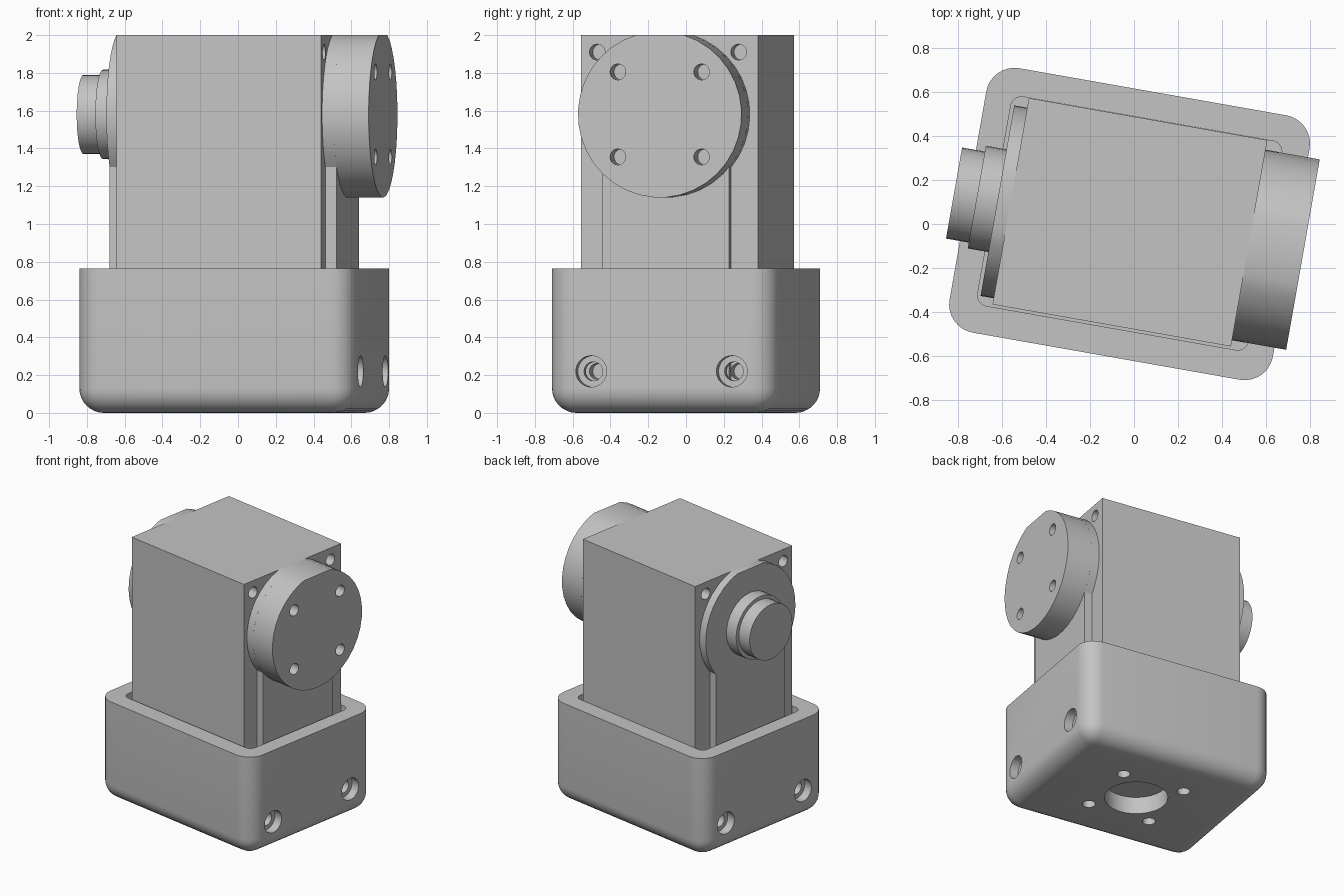
import bpy, bmesh
from math import pi, sin, cos, asin, acos, radians
from mathutils import Matrix

if "Cube" in bpy.data.objects:
    bpy.data.objects.remove(bpy.data.objects["Cube"])

grey = bpy.data.materials.new("plain_grey")
grey.use_nodes = True
grey.diffuse_color = (0.55, 0.55, 0.55, 1)
grey.node_tree.nodes["Principled BSDF"].inputs["Base Color"].default_value = (0.55, 0.55, 0.55, 1)

AXIS_Z, RADIUS, TOP, FLOOR = 1.58, 0.44, 2.0, 0.13
BODY_U, PLATE_U = 0.55, 0.61
parts = []


def finish(name, bm):
    bmesh.ops.recalc_face_normals(bm, faces=bm.faces)
    mesh = bpy.data.meshes.new(name)
    bm.to_mesh(mesh)
    bm.free()
    obj = bpy.data.objects.new(name, mesh)
    bpy.context.collection.objects.link(obj)
    mesh.materials.append(grey)
    return obj


def box(name, low, high, radius=0, round_bottom=False):
    """Box with rounded upright edges and, if asked, a rounded underside."""
    bm = bmesh.new()
    bmesh.ops.create_cube(bm, size=1)
    for v in bm.verts:
        v.co = [l + (h - l) * (c + 0.5) for l, h, c in zip(low, high, v.co)]
    if radius:
        middle = (low[2] + high[2]) / 2
        edges = []
        for e in bm.edges:
            heights = [v.co.z > middle for v in e.verts]
            if heights[0] != heights[1] or (round_bottom and not any(heights)):
                edges.append(e)
        bmesh.ops.bevel(bm, geom=edges, offset=radius, segments=8,
                        profile=0.5, affect='EDGES')
    return finish(name, bm)


def cylinder(name, axis, radius, center, length, sides=32):
    bm = bmesh.new()
    turn = Matrix.Rotation(pi / 2, 4, 'Y') if axis == 'X' else Matrix.Identity(4)
    bmesh.ops.create_cone(bm, cap_ends=True, segments=sides, radius1=radius,
                          radius2=radius, depth=length,
                          matrix=Matrix.Translation(center) @ turn)
    return finish(name, bm)


def prism(name, half, x0, x1):
    """Extrude a mirrored side profile along x."""
    outline = half + [(-y, z) for y, z in reversed(half)]
    bm = bmesh.new()
    face = bm.faces.new([bm.verts.new((x0, y, z)) for y, z in outline])
    new = bmesh.ops.extrude_face_region(bm, geom=[face])["geom"]
    bmesh.ops.translate(bm, vec=(x1 - x0, 0, 0),
                        verts=[g for g in new if isinstance(g, bmesh.types.BMVert)])
    return finish(name, bm)


def arc(start, steps):
    end = asin((TOP - AXIS_Z) / RADIUS)
    angles = [start + (end - start) * i / steps for i in range(steps + 1)]
    return [(RADIUS * cos(t), AXIS_Z + RADIUS * sin(t)) for t in angles]


def cut(obj, cutters):
    for c in cutters:
        c.hide_render = True
        mod = obj.modifiers.new("cut", 'BOOLEAN')
        mod.operation, mod.solver, mod.object = 'DIFFERENCE', 'EXACT', c
        bpy.context.view_layer.objects.active = obj
        bpy.ops.object.modifier_apply(modifier=mod.name)
        bpy.data.objects.remove(c)
    return obj


SIGNS = [(sx, sy) for sx in (-1, 1) for sy in (-1, 1)]

# Open cup with counterbored side holes and a drilled floor
cup = box("base_cup", (-0.746, -0.61, 0), (0.746, 0.61, 0.765), 0.13, True)
cutters = [box("cavity", (-0.625, -0.48, FLOOR), (0.625, 0.485, 1), 0.05),
           cylinder("cable_hole", 'Z', 0.22, (0, 0, 0), 0.5)]
for sx, sy in SIGNS:
    cutters.append(cylinder("counterbore", 'X', 0.083, (sx * 0.746, sy * 0.378, 0.22), 0.13))
    cutters.append(cylinder("screw_hole", 'X', 0.05, (sx * 0.68, sy * 0.378, 0.22), 0.3))
    cutters.append(cylinder("floor_hole", 'Z', 0.045, (sx * 0.24, sy * 0.24, 0), 0.5))
parts.append(cut(cup, cutters))

# Motor body with screw holes in both sides
body = box("motor_body", (-BODY_U, -0.468, FLOOR), (BODY_U, 0.484, TOP))
parts.append(cut(body, [cylinder("body_hole", 'X', 0.042, (sx * BODY_U, sy * 0.38, z), 0.2)
                        for sx, sy in SIGNS for z in (0.22, 1.91)]))

# Raised side plates with a round head, trimmed level with the body top
plate = [(0.34, FLOOR)] + arc(-acos(0.34 / RADIUS), 12)
for side, sx in (("right", 1), ("left", -1)):
    parts.append(prism(side + "_side_plate", plate, sx * BODY_U, sx * PLATE_U))

# Output disc with four screw holes
disc = prism("output_disc", arc(-pi / 2 + 0.08, 16), PLATE_U, 0.80)
parts.append(cut(disc, [cylinder("disc_hole", 'X', 0.042,
                                 (0.80, a * 0.225, AXIS_Z + b * 0.225), 0.24)
                        for a, b in SIGNS]))

# Stepped idler boss on the opposite side
parts.append(cylinder("idler_collar", 'X', 0.237, (-0.6575, 0, AXIS_Z), 0.095))
parts.append(cylinder("idler_cap", 'X', 0.21, (-0.7575, 0, AXIS_Z), 0.105))

# Turn the whole assembly and shade it
turn = Matrix.Translation((-0.02, 0, 0)) @ Matrix.Rotation(radians(-10), 4, 'Z')
bpy.ops.object.select_all(action='DESELECT')
for p in parts:
    p.data.transform(turn)
    p.select_set(True)
bpy.context.view_layer.objects.active = parts[0]
bpy.ops.object.shade_smooth_by_angle(angle=radians(30))
